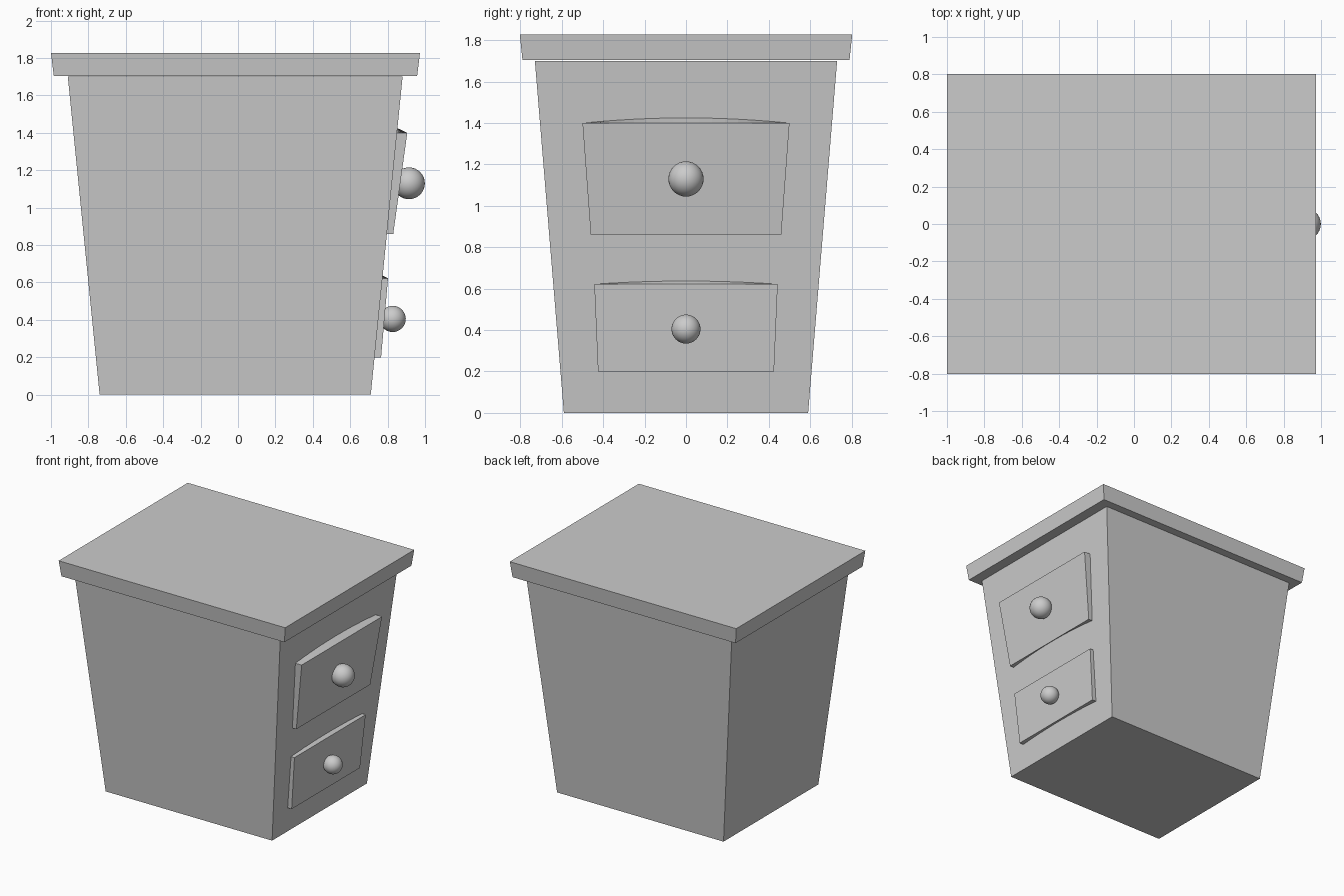
import bpy
import bmesh

cube = bpy.data.objects.get("Cube")
if cube:
    bpy.data.objects.remove(cube, do_unlink=True)

grey = bpy.data.materials.new("plain grey")
grey.use_nodes = True
colour = (0.6, 0.6, 0.6, 1)
grey.diffuse_color = colour
grey.node_tree.nodes["Principled BSDF"].inputs["Base Color"].default_value = colour


def finish(name, bm):
    bmesh.ops.recalc_face_normals(bm, faces=bm.faces)
    mesh = bpy.data.meshes.new(name)
    bm.to_mesh(mesh)
    bm.free()
    mesh.materials.append(grey)
    obj = bpy.data.objects.new(name, mesh)
    bpy.context.collection.objects.link(obj)
    return obj


def tapered_box(name, low, high):
    """Each end is (back x, front x, half width, z)."""
    bm = bmesh.new()
    bmesh.ops.create_cube(bm, size=2)
    for v in bm.verts:
        back, front, half, z = high if v.co.z > 0 else low
        v.co = (front if v.co.x > 0 else back, half if v.co.y > 0 else -half, z)
    return finish(name, bm)


def wall_x(z):
    return 0.71 + 0.1 * z


def drawer(name, low, high, arch, steps=16):
    """Each edge is (front x, half width, z); the rear edges arch upward."""
    bm = bmesh.new()
    rings = []
    for i in range(steps + 1):
        t = 2 * i / steps - 1
        lift = arch * (1 - t * t)
        ring = []
        for x, half, z in (low, high):
            ring.append(bm.verts.new((x, t * half, z)))
        for x, half, z in (high, low):
            ring.append(bm.verts.new((wall_x(z + lift), t * half, z + lift)))
        rings.append(ring)
    for a, b in zip(rings, rings[1:]):
        for k in range(4):
            n = (k + 1) % 4
            bm.faces.new((a[k], a[n], b[n], b[k]))
    bm.faces.new(rings[0])
    bm.faces.new(rings[-1])
    return finish(name, bm)


def knob(name, x, z, radius):
    bm = bmesh.new()
    bmesh.ops.create_uvsphere(bm, u_segments=32, v_segments=16, radius=radius)
    bmesh.ops.translate(bm, verts=bm.verts, vec=(x, 0, z))
    obj = finish(name, bm)
    for face in obj.data.polygons:
        face.use_smooth = True


# Cabinet body and top
tapered_box("cabinet_body", (-0.74, 0.71, 0.59, 0), (-0.91, 0.88, 0.73, 1.7))
tapered_box("cabinet_top", (-0.985, 0.958, 0.79, 1.705), (-1, 0.973, 0.803, 1.828))

# Drawer fronts
drawer("upper_drawer", (0.83, 0.46, 0.86), (0.905, 0.5, 1.40), 0.025)
drawer("lower_drawer", (0.765, 0.425, 0.2), (0.802, 0.443, 0.622), 0.015)

# Knobs
knob("upper_knob", 0.914, 1.13, 0.085)
knob("lower_knob", 0.827, 0.405, 0.07)
